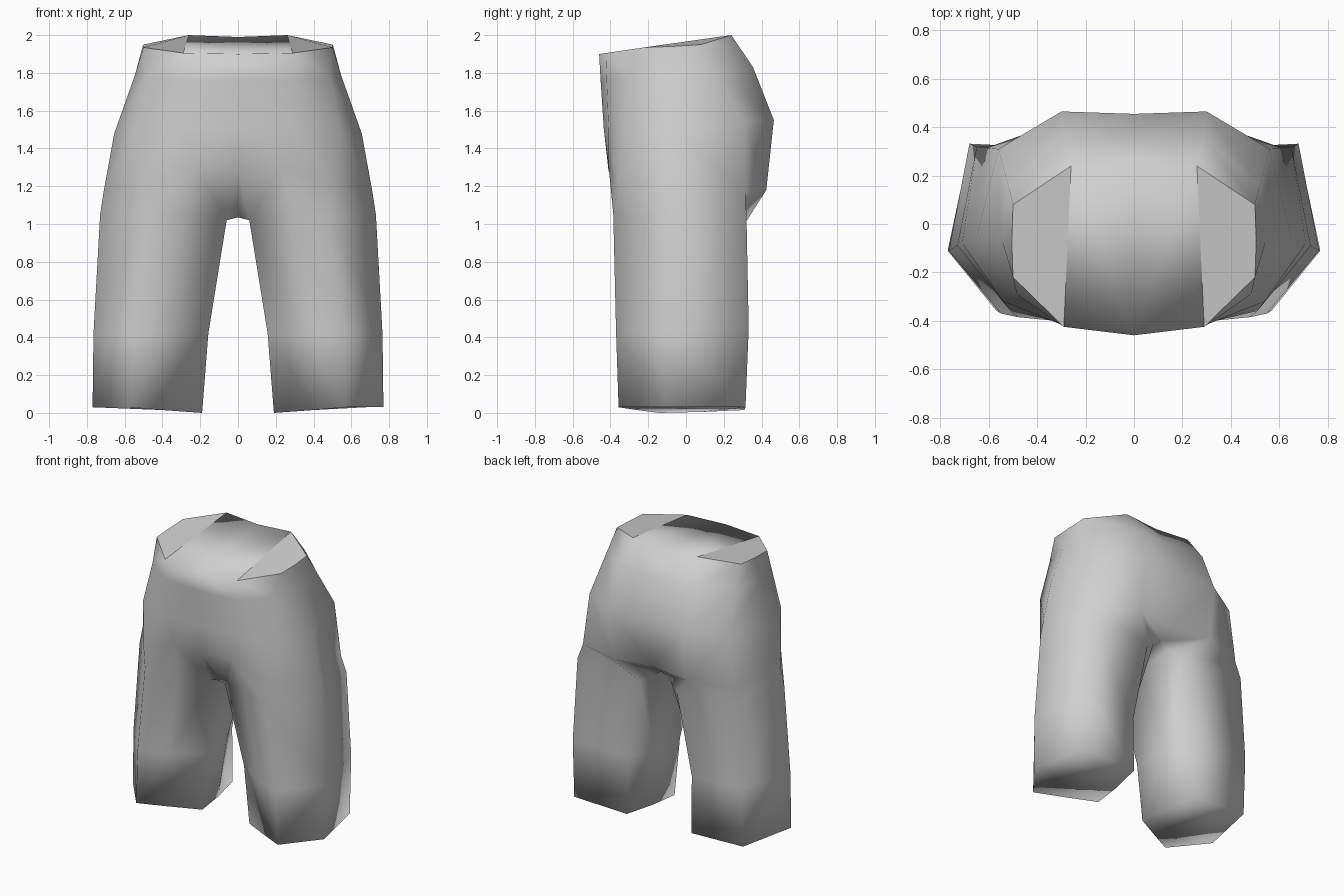
import bpy, bmesh

if "Cube" in bpy.data.objects:
    bpy.data.objects.remove(bpy.data.objects["Cube"])

fabric = bpy.data.materials.new("grey fabric")
fabric.diffuse_color = (0.63, 0.63, 0.63, 1)
fabric.use_nodes = True
fabric.node_tree.nodes["Principled BSDF"].inputs["Base Color"].default_value = fabric.diffuse_color

bm = bmesh.new()


def row(points):
    return [bm.verts.new(p) for p in points]


def bridge(upper, lower, closed=False):
    n = len(upper)
    for i in range(n if closed else n - 1):
        j = (i + 1) % n
        bm.faces.new((upper[i], lower[i], lower[j], upper[j]))


# Half rings of the hips: front centre, round the side, back centre
waist = row([(0, -.46, 1.9), (.29, -.425, 1.905), (.5, -.22, 1.935), (.505, -.07, 1.94),
             (.5, .08, 1.95), (.26, .24, 2), (0, .225, 1.99)])
belly = row([(0, -.452, 1.76), (.29, -.42, 1.76), (.485, -.29, 1.78), (.545, -.07, 1.79),
             (.52, .16, 1.81), (.29, .355, 1.83), (0, .345, 1.82)])
hips = row([(0, -.435, 1.5), (.29, -.41, 1.5), (.54, -.32, 1.5), (.655, -.07, 1.48),
            (.56, .31, 1.54), (.3, .465, 1.55), (0, .455, 1.55)])
seat = row([(0, -.41, 1.28), (.23, -.41, 1.31), (.51, -.36, 1.2), (.71, -.08, 1.18),
            (.61, .315, 1.16), (.3, .425, 1.18), (0, .375, 1.18)])
for a, b in ((waist, belly), (belly, hips), (hips, seat)):
    bridge(a, b)

# Leg rings: front, outer side, back, inner side
thigh = row([(.27, -.315, 1.05), (.48, -.385, 1.05), (.73, -.09, 1.05), (.65, .32, 1.05),
             (.15, .32, 1.015), (.06, .27, 1.07), (.06, -.235, 1.02)])
knee = row([(.35, -.28, .42), (.55, -.37, .42), (.765, -.11, .42), (.68, .332, .45),
            (.25, .29, .42), (.175, .12, .42), (.157, -.155, .42)])
hem = row([(.4, -.26, .015), (.57, -.357, .03), (.77, -.11, .03), (.68, .315, .03),
           (.26, .31, .015), (.215, .08, .005), (.19, -.14, 0)])
bridge(seat[1:6], thigh[:5])
bridge(thigh, knee, True)
bridge(knee, hem, True)
bm.faces.new(hem[::-1])

# Crotch joins both legs
cf, cb = row([(0, -.245, 1.035), (0, .285, 1.11)])
inner_b, inner_f = thigh[5], thigh[6]
bm.faces.new((seat[0], cf, inner_f, seat[1]))
bm.faces.new((seat[1], inner_f, thigh[0]))
bm.faces.new((seat[5], inner_b, cb, seat[6]))
bm.faces.new((seat[5], thigh[4], inner_b))
bm.faces.new((cf, cb, inner_b, inner_f))

# Waist closing: smooth middle strip and crisp side panels
bm.faces.new((waist[0], waist[1], waist[5], waist[6]))
panel = bm.faces.new(waist[1:6])
bmesh.ops.recalc_face_normals(bm, faces=bm.faces)
for f in bm.faces:
    f.smooth = True
for e in panel.edges:
    e.smooth = False

mesh = bpy.data.meshes.new("trousers")
bm.to_mesh(mesh)
bm.free()
mesh.materials.append(fabric)
trousers = bpy.data.objects.new("trousers", mesh)
bpy.context.collection.objects.link(trousers)
mirror = trousers.modifiers.new("mirror", 'MIRROR')
mirror.use_clip = True
